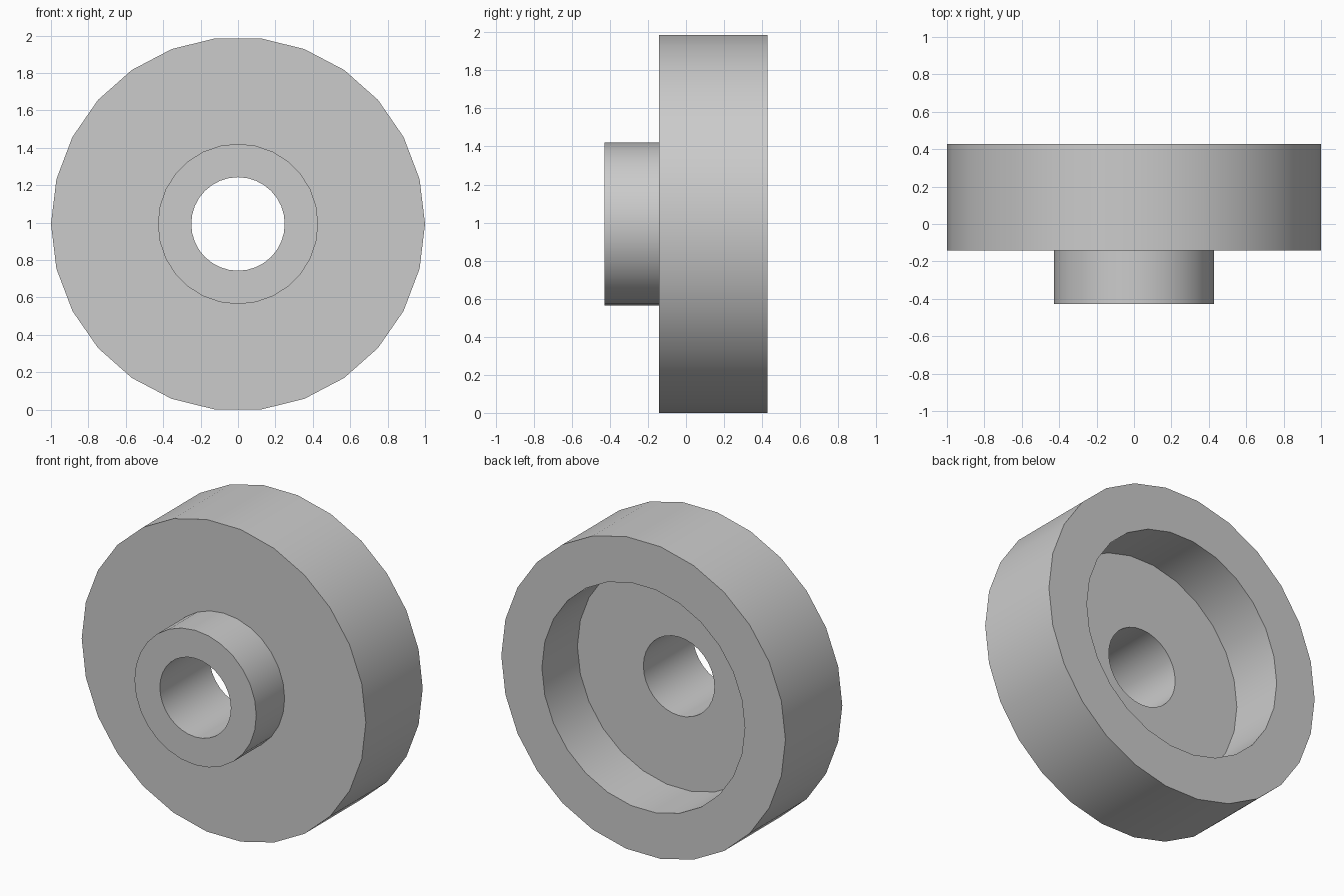
import bpy
import math

if "Cube" in bpy.data.objects:
    bpy.data.objects.remove(bpy.data.objects["Cube"], do_unlink=True)

SIDES = 26
CENTRE_Z = math.cos(math.pi / SIDES)   # the wheel rests on a flat facet
FRONT, SHOULDER, FLOOR, BACK = -0.4286, -0.143, 0.0715, 0.4286

grey = bpy.data.materials.new("plain grey")
grey.use_nodes = True
colour = (0.6, 0.6, 0.6, 1)
grey.diffuse_color = colour
grey.node_tree.nodes["Principled BSDF"].inputs["Base Color"].default_value = colour


def cylinder(name, radius, y0, y1, sides):
    """Cylinder along y, with a corner on the x axis at each side."""
    bpy.ops.mesh.primitive_cylinder_add(
        vertices=sides, radius=radius, depth=y1 - y0,
        location=(0, (y0 + y1) / 2, CENTRE_Z), rotation=(math.pi / 2, 0, 0))
    obj = bpy.context.object
    obj.name = name
    # Turn the first corner from the z axis to the x axis
    for v in obj.data.vertices:
        v.co.x, v.co.y = v.co.y, -v.co.x
    obj.data.materials.append(grey)
    return obj


def combine(target, tool, operation):
    """Apply a boolean and remove its tool."""
    mod = target.modifiers.new(tool.name, 'BOOLEAN')
    mod.operation = operation
    mod.solver = 'EXACT'
    mod.object = tool
    tool.hide_render = True
    bpy.context.view_layer.objects.active = target
    bpy.ops.object.modifier_apply(modifier=mod.name)
    bpy.data.objects.remove(tool, do_unlink=True)


# Wide rim disc with a narrower hub on its front
wheel = cylinder("wheel_with_hub", 1.0, SHOULDER, BACK, SIDES)
combine(wheel, cylinder("hub", 0.4286, FRONT, SHOULDER + 0.1, 28), 'UNION')

# Round recess in the back, and the bore through the hub
combine(wheel, cylinder("recess_cutter", 0.7143, FLOOR, BACK + 0.2, SIDES), 'DIFFERENCE')
combine(wheel, cylinder("bore_cutter", 0.25, FRONT - 0.2, BACK + 0.2, 32), 'DIFFERENCE')

# Smooth round walls, sharp rims
bpy.ops.object.select_all(action='DESELECT')
wheel.select_set(True)
bpy.context.view_layer.objects.active = wheel
bpy.ops.object.shade_smooth_by_angle(angle=math.radians(30))
